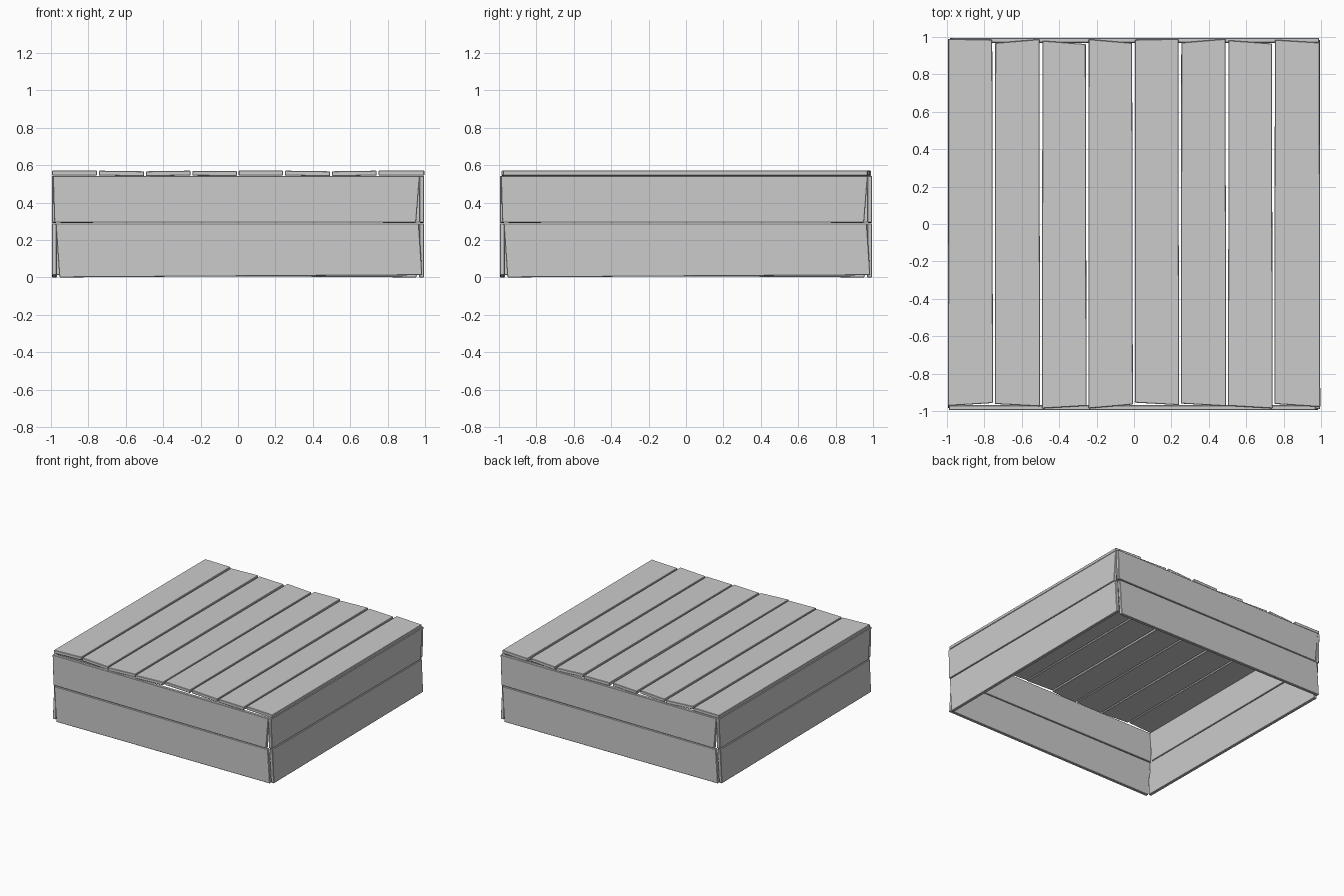
import bpy, bmesh
from math import radians
from mathutils import Matrix, Vector

if "Cube" in bpy.data.objects:
    bpy.data.objects.remove(bpy.data.objects["Cube"])


def board(name, outline, depth, matrix):
    """Plank from a four-corner face outline, extruded inward by depth."""
    bm = bmesh.new()
    face = bm.faces.new([bm.verts.new((u, v, 0)) for u, v in outline])
    ext = bmesh.ops.extrude_face_region(bm, geom=[face])
    for g in ext["geom"]:
        if isinstance(g, bmesh.types.BMVert):
            g.co.z -= depth
    bmesh.ops.recalc_face_normals(bm, faces=bm.faces)
    bmesh.ops.bevel(bm, geom=list(bm.edges), offset=0.003, segments=1,
                    affect='EDGES')
    bm.transform(matrix)
    mesh = bpy.data.meshes.new(name)
    bm.to_mesh(mesh)
    bm.free()
    obj = bpy.data.objects.new(name, mesh)
    bpy.context.collection.objects.link(obj)
    return obj


# Side walls: two stacked boards, the same pair turned around the box
lower = [(-0.955, 0.005), (0.985, 0.012), (0.967, 0.288), (-0.975, 0.288)]
upper = [(-0.982, 0.294), (0.952, 0.292), (0.972, 0.543), (-0.990, 0.543)]
stand = Matrix.Translation((0, -0.995, 0)) @ Matrix.Rotation(radians(90), 4, 'X')
for i, side in enumerate(("front", "right", "back", "left")):
    turn = Matrix.Rotation(radians(90 * i), 4, 'Z')
    low = [(u, 0.0 if v < 0.01 else v) for u, v in lower]
    board(side + "_lower_board", low, 0.026, turn @ stand)
    board(side + "_upper_board", upper, 0.026, turn @ stand)

# Top planks: front-left, front-right, back-right, back-left end positions, tilt
ends = [(-0.972, -0.957, 0.985, 0.990, 0.0),
        (-0.962, -0.975, 0.988, 0.968, 0.8),
        (-0.986, -0.972, 0.962, 0.980, -0.8),
        (-0.986, -0.965, 0.968, 0.988, 0.3),
        (-0.955, -0.968, 0.990, 0.985, 0.0),
        (-0.960, -0.974, 0.990, 0.970, 0.8),
        (-0.972, -0.986, 0.965, 0.982, -0.8),
        (-0.962, -0.978, 0.970, 0.985, 0.0)]
gaps = [-1.0, -0.75, -0.498, -0.25, -0.002, 0.245, 0.497, 0.745, 1.0]
for i, (fl, fr, br, bl, tilt) in enumerate(ends):
    mid = (gaps[i] + gaps[i + 1]) / 2
    half = (gaps[i + 1] - gaps[i]) / 2 - 0.006
    outline = [(-half, fl), (half + 0.002, fr), (half - 0.002, br), (-half + 0.002, bl)]
    place = (Matrix.Translation((mid, 0, 0.571 - 0.002 * bool(tilt)))
             @ Matrix.Rotation(radians(tilt), 4, 'Y'))
    board("top_plank_%d" % (i + 1), outline, 0.026, place)
